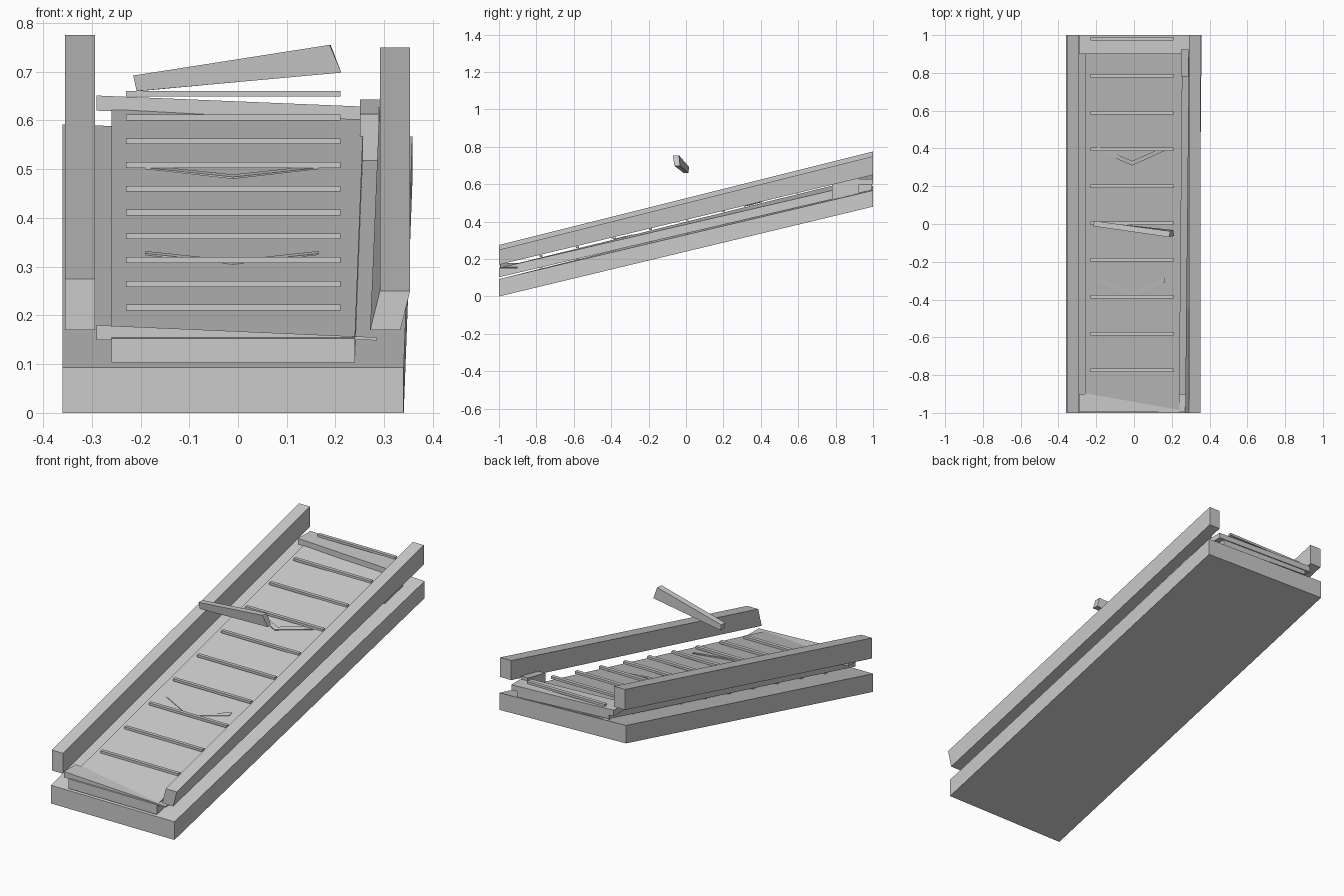
import bpy, bmesh

SLOPE = 0.25


def block(name, a, b):
    """Six-sided block between two four-point end sections."""
    bm = bmesh.new()
    v = [bm.verts.new(p) for p in a + b]
    bm.faces.new(v[:4])
    bm.faces.new(v[4:])
    for i in range(4):
        j = (i + 1) % 4
        bm.faces.new((v[i], v[j], v[4 + j], v[4 + i]))
    bmesh.ops.recalc_face_normals(bm, faces=bm.faces)
    me = bpy.data.meshes.new(name)
    bm.to_mesh(me)
    bm.free()
    ob = bpy.data.objects.new(name, me)
    bpy.context.collection.objects.link(ob)
    return ob


def front_quad(y, x0, x1, zl, zr):
    """Section facing front: (bottom, top) heights at the left and right."""
    return [(x0, y, zl[0]), (x1, y, zr[0]), (x1, y, zr[1]), (x0, y, zl[1])]


def side_quad(x, y0, y1, z0, z1, rise=0):
    """Section facing sideways, optionally sloping upward."""
    return [(x, y0, z0), (x, y1, z0 + rise), (x, y1, z1 + rise), (x, y0, z1)]


# Sloping base, slightly twisted at the rear right
block("base",
      front_quad(-1, -0.36, 0.34, (0, 0.093), (0, 0.093)),
      front_quad(1, -0.36, 0.358, (0.50, 0.592), (0.48, 0.567)))

# Belt slab
block("belt",
      front_quad(-1, -0.26, 0.24, (0.103, 0.153), (0.103, 0.153)),
      front_quad(0.995, -0.26, 0.258, (0.597, 0.645), (0.57, 0.617)))

# Side rails
block("left_rail",
      front_quad(-1, -0.355, -0.293, (0.17, 0.275), (0.17, 0.275)),
      front_quad(1, -0.355, -0.293, (0.67, 0.775), (0.67, 0.775)))
block("right_rail",
      [(0.271, -1, 0.17), (0.333, -1, 0.17), (0.353, -1, 0.25), (0.291, -1, 0.25)],
      front_quad(1, 0.291, 0.353, (0.65, 0.75), (0.65, 0.75)))

# Tilted end plates
block("front_end_plate",
      side_quad(-0.29, -0.995, -0.9, 0.15, 0.18),
      side_quad(0.285, -0.995, -0.9, 0.149, 0.155))
block("rear_end_plate",
      side_quad(-0.29, 0.9, 1, 0.62, 0.651),
      side_quad(0.29, 0.9, 1, 0.60, 0.627))

# Rear right bracket
block("rail_bracket",
      side_quad(0.25, 0.78, 0.925, 0.517, 0.613, 0.03),
      side_quad(0.288, 0.78, 0.925, 0.517, 0.613, 0.03))

# Cleats above and below the belt
for i in range(10):
    y = -0.775 + i * 0.195
    z = 0.216 + (y + 0.775) * SLOPE
    block(f"cleat_{i + 1}",
          side_quad(-0.23, y - 0.009, y + 0.009, z - 0.006, z + 0.006),
          side_quad(0.21, y - 0.009, y + 0.009, z - 0.006, z + 0.006))
    z = 0.1 + (y + 1) * 0.242
    block(f"lower_cleat_{i + 1}",
          side_quad(-0.25, y - 0.009, y + 0.009, z - 0.006, z + 0.006),
          side_quad(0.23, y - 0.009, y + 0.009, z - 0.006, z + 0.006))

# Direction chevrons, two arms each
for n, (y, z) in enumerate(((-0.385, 0.304), (0.31, 0.480))):
    for side, x in (("left", -0.19), ("right", 0.165)):
        block(f"chevron_{n + 1}_{side}",
              side_quad(-0.01, y, y + 0.024, z, z + 0.004, 0.005),
              side_quad(x, y + 0.078, y + 0.1, z + 0.02, z + 0.023, 0.005))

# Loose bar hovering over the belt
block("loose_bar",
      [(-0.208, -0.012, 0.66), (-0.204, 0.012, 0.66),
       (-0.212, 0.017, 0.692), (-0.215, -0.012, 0.692)],
      [(0.212, -0.062, 0.698), (0.208, -0.032, 0.698),
       (0.19, -0.038, 0.755), (0.188, -0.07, 0.755)])
